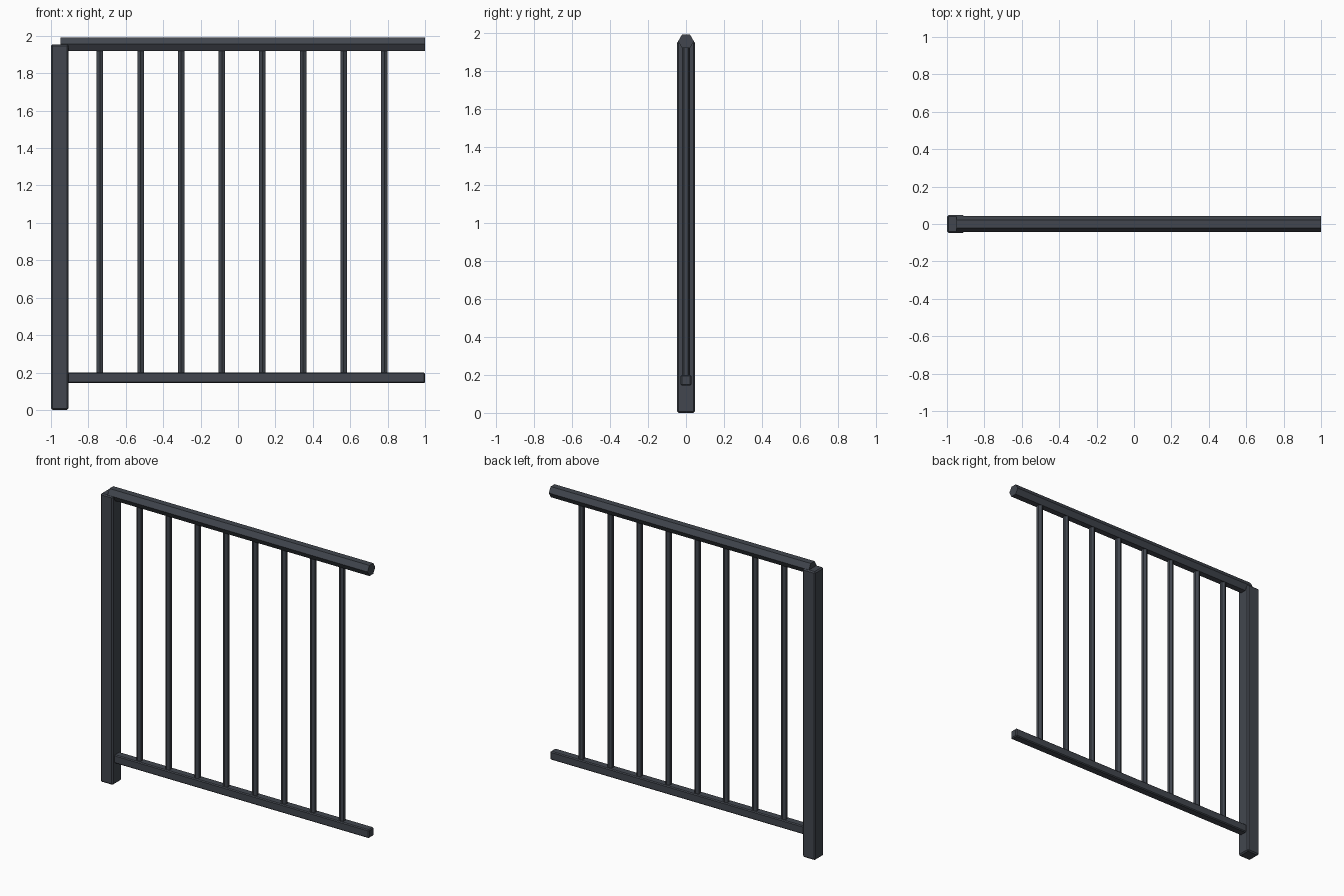
import bpy, math

if "Cube" in bpy.data.objects:
    bpy.data.objects.remove(bpy.data.objects["Cube"])

steel = bpy.data.materials.new("dark slate metal")
steel.diffuse_color = (0.054, 0.062, 0.077, 1)
steel.use_nodes = True
steel.node_tree.nodes["Principled BSDF"].inputs["Base Color"].default_value = steel.diffuse_color


def box(name, lo, hi, bevel):
    """Box between two corners with softened edges."""
    bpy.ops.mesh.primitive_cube_add(
        size=1, location=[(a + b) / 2 for a, b in zip(lo, hi)])
    ob = bpy.context.object
    ob.name = name
    ob.scale = [b - a for a, b in zip(lo, hi)]
    bpy.ops.object.transform_apply(location=False, rotation=False, scale=True)
    mod = ob.modifiers.new("soft edges", "BEVEL")
    mod.width = bevel
    mod.segments = 1
    ob.data.materials.append(steel)
    return ob


def hex_bar(name, radius, length, location, rotation=(0, 0, 0)):
    """Six-sided bar, flat shaded."""
    bpy.ops.mesh.primitive_cylinder_add(
        vertices=6, radius=radius, depth=length,
        location=location, rotation=rotation)
    ob = bpy.context.object
    ob.name = name
    ob.data.materials.append(steel)
    return ob


# Square end post
box("post", (-1, -0.047, 0), (-0.906, 0.047, 1.955), 0.008)

# Lower rail running out of the post
box("lower_rail", (-0.93, -0.028, 0.143), (1, 0.028, 0.2), 0.006)

# Hexagonal handrail lying along x, with a flat face on top
hex_bar("handrail", 0.0415, 1.95, (0.025, 0, 1.9555),
        (0, math.pi / 2, 0))

# Eight evenly spaced hexagonal balusters, corners facing front and back
for i in range(8):
    hex_bar(f"baluster_{i + 1}", 0.02, 1.77, (-0.738 + i * 0.2172, 0, 1.06))
